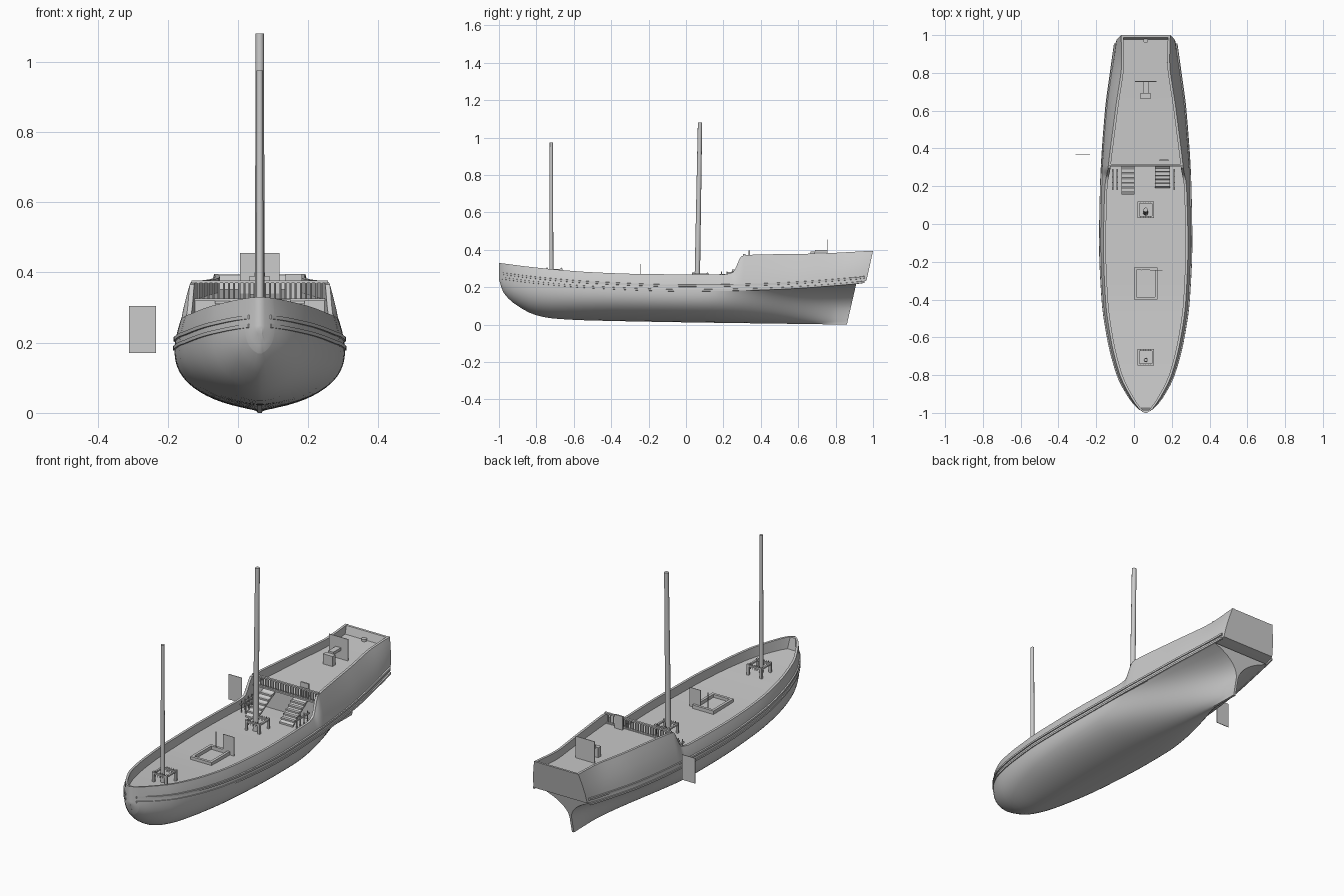
import bpy, bmesh, math
from mathutils import Vector

cube = bpy.data.objects.get("Cube")
if cube:
    bpy.data.objects.remove(cube)

grey = bpy.data.materials.new("plain_grey")
grey.use_nodes = True
grey.diffuse_color = (0.6, 0.6, 0.6, 1)
grey.node_tree.nodes["Principled BSDF"].inputs["Base Color"].default_value = (0.6, 0.6, 0.6, 1)
CX = 0.062  # ship centreline


def curve(*pts):
    """Smooth interpolation through points without overshoot."""
    xs, ys = zip(*pts)
    d = [(ys[i + 1] - ys[i]) / (xs[i + 1] - xs[i]) for i in range(len(xs) - 1)]
    m = [d[0]] + [2 * a * b / (a + b) if a * b > 0 else 0 for a, b in zip(d, d[1:])] + [d[-1]]

    def f(x):
        x = min(max(x, xs[0]), xs[-1])
        i = max(k for k in range(len(d)) if xs[k] <= x)
        h = xs[i + 1] - xs[i]
        t = (x - xs[i]) / h
        return (ys[i] * (1 + 2 * t) * (1 - t) ** 2 + h * m[i] * t * (1 - t) ** 2
                + ys[i + 1] * t * t * (3 - 2 * t) + h * m[i + 1] * t * t * (t - 1))
    return f


beam = curve((-1, .006), (-.985, .03), (-.95, .065), (-.9, .1), (-.8, .15), (-.6, .202), (-.4, .23),
             (-.1, .243), (.2, .238), (.6, .212), (.8, .186), (1, .158))
keel = curve((-1, .24), (-.975, .17), (-.9, .1), (-.8, .05), (-.7, .032), (-.5, .022), (.86, 0))
wale = curve((-1, .25), (-.8, .225), (-.5, .2), (0, .183), (.4, .19), (.9, .222), (1, .235))
sheer = curve((-1, .33), (-.8, .305), (-.5, .28), (-.2, .27), (.2, .268), (.25, .28), (.3, .368),
              (.36, .374), (.7, .38), (1, .395))
tumble = curve((-1, 0), (-.9, .012), (-.3, .018), (.2, .022), (.3, .035), (.8, .055), (1, .028))
main_deck = curve((-1, .268), (-.7, .245), (-.3, .225), (.31, .222))
quarter_deck = curve((.31, .322), (.7, .338), (1, .352))


def finish(name, bm, smooth=True):
    bmesh.ops.recalc_face_normals(bm, faces=bm.faces)
    me = bpy.data.meshes.new(name)
    bm.to_mesh(me)
    bm.free()
    ob = bpy.data.objects.new(name, me)
    bpy.context.collection.objects.link(ob)
    me.materials.append(grey)
    if smooth:
        bpy.ops.object.select_all(action='DESELECT')
        ob.select_set(True)
        bpy.context.view_layer.objects.active = ob
        bpy.ops.object.shade_smooth_by_angle(angle=math.radians(35))
    return ob


def loft(name, halves):
    """Closed skin through half sections that run from centreline to centreline."""
    bm = bmesh.new()
    rings = []
    for half in halves:
        pts = half + [(-x, y, z) for x, y, z in half[-2:0:-1]]
        rings.append([bm.verts.new((CX + x, y, z)) for x, y, z in pts])
    n = len(rings[0])
    for a, b in zip(rings, rings[1:]):
        for i in range(n):
            j = (i + 1) % n
            bm.faces.new((a[i], a[j], b[j], b[i]))
    bm.faces.new(rings[0])
    bm.faces.new(rings[-1])
    return finish(name, bm)


def lower_section(y):
    hollow = min(max((y - .1) / .76, 0), 1) ** 1.6
    bottom, half = keel(y), [(0, y, keel(y))]
    for k in range(17):
        t = (k / 16) ** 1.3
        z = bottom + (wale(y) - bottom) * t
        yy = y + .23 * z * hollow
        full = (1 - (1 - t) ** 2.5) ** .6
        w = beam(yy) * ((1 - hollow) * full + hollow * t ** 4)
        half.append((min(max(w, .006), beam(yy)), yy, z))
    return half + [(0, half[-1][1], half[-1][2])]


def upper_section(y):
    aft = min(max((y - .8) / .2, 0), 1)
    z0, z1 = wale(y), sheer(y)
    w0, w1 = beam(y), max(beam(y) - tumble(y), .003)
    inner = max(w1 - .013, .001)
    deck = quarter_deck(y) if y > .31 else main_deck(y)
    if y > .987 or y < -.975:
        deck = z1 - .001
    rake = lambda z: y - .035 * aft * (z1 - z) / (z1 - z0)
    pts = [(0, z0), (w0, z0)]
    for t in (.3, .6, .85):
        pts.append((w0 + (w1 - w0) * t ** 1.5, z0 + (z1 - z0) * t))
    pts += [(w1, z1), (inner, z1), (inner, deck), (0, deck)]
    return [(x, rake(z), z) for x, z in pts]


# Hull below the wale, then bulwarks and decks above it
bow = [-1, -.995, -.985, -.975, -.974, -.95, -.92]
loft("lower_hull", [lower_section(y) for y in bow + [-.88 + i * .04 for i in range(43)] + [.86]])
stations = bow + [-.88 + i * .04 for i in range(28)]
stations += [.23 + i * .011 for i in range(8)] + [.3099, .3101]
stations += [.34 + i * .04 for i in range(16)] + [.965, .986, .988, 1]
loft("upper_hull_and_decks", [upper_section(y) for y in stations])


def box(name, x0, x1, y0, y1, z0, z1):
    bm = bmesh.new()
    bmesh.ops.create_cube(bm, size=1)
    for v in bm.verts:
        v.co = Vector((x0 if v.co.x < 0 else x1, y0 if v.co.y < 0 else y1, z0 if v.co.z < 0 else z1))
    return finish(name, bm, False)


def rod(name, a, b, r0, r1, sides=16):
    a, b = Vector(a), Vector(b)
    bm = bmesh.new()
    bmesh.ops.create_cone(bm, cap_ends=True, segments=sides, radius1=r0, radius2=r1, depth=(b - a).length)
    q = (b - a).to_track_quat('Z', 'Y')
    for v in bm.verts:
        v.co = q @ v.co + (a + b) / 2
    return finish(name, bm)


# Paired rubbing strakes along each side
for side, label in ((1, "left"), (-1, "right")):
    for lift, part in ((0, "lower"), (.025, "upper")):
        bm = bmesh.new()
        prev = None
        for i in range(61):
            y = -.985 + i * 1.94 / 60
            z, w = wale(y) + lift, beam(y) - tumble(y) * (lift * 2)
            ring = [bm.verts.new((CX + side * (w + dx), y, z + dz))
                    for dx, dz in ((-.004, -.006), (.004, -.005), (.004, .005), (-.004, .006))]
            if prev:
                for k in range(4):
                    bm.faces.new((prev[k], prev[k - 1], ring[k - 1], ring[k]))
            else:
                bm.faces.new(ring)
            prev = ring
        bm.faces.new(prev)
        finish(f"{label}_{part}_strake", bm)

# Masts, each inside a square pin rail
for label, y, top, lean, r in (("fore", -.72, .975, 0, .011), ("main", .06, 1.08, .015, .0145)):
    z = main_deck(y)
    rod(f"{label}_mast", (CX, y, z), (CX, y + lean, top), r, r * .8)
    t, y = z + .05, y + .015
    for s in (-1, 1):
        box(f"{label}_rail_side", CX + s * .038 - .005, CX + s * .038 + .005, y - .043, y + .043, t - .008, t)
        box(f"{label}_rail_end", CX - .043, CX + .043, y + s * .038 - .005, y + s * .038 + .005, t - .008, t)
        for q in (-1, 1):
            px, py = CX + s * .038, y + q * .038
            box(f"{label}_rail_post", px - .006, px + .006, py - .006, py + .006, z - .01, t + .004)
        for k in range(5):
            px = CX - .026 + k * .013
            rod(f"{label}_belaying_pin", (px, y + s * .038, t - .02), (px, y + s * .038, t + .008), .002, .002, 6)

# Cargo hatch with raised coaming, cover board and prop
hz = main_deck(-.3)
for s in (-1, 1):
    box("hatch_side", CX + s * .055 - .007, CX + s * .055 + .007, -.4, -.23, hz - .01, hz + .018)
    box("hatch_end", CX - .062, CX + .062, -.315 + s * .078 - .007, -.315 + s * .078 + .007, hz - .01, hz + .018)
box("hatch_board", .085, .15, -.246, -.243, hz, .325)
box("hatch_prop", .04, .043, -.246, -.243, hz, .325)

# Balustrade across the break of the upper deck
box("balustrade_rail", CX - .195, CX + .195, .306, .318, .37, .377)
box("balustrade_sill", CX - .195, CX + .195, .304, .32, .318, .326)
for i in range(27):
    x = CX - .19 + i * .38 / 26
    rod("baluster", (x, .312, .32), (x, .312, .372), .0035, .0035, 6)

# Sloping ladders up to the upper deck
for label, x0, x1, y0 in (("right", -.065, .003, .155), ("left", .112, .19, .19)):
    ob = box(f"{label}_ladder", x0, x1, y0, .31, .222, .232)
    for v in ob.data.vertices:
        if v.co.y > .3:
            v.co.z += .09
    for i in range(1, 6):
        t = i / 6
        y, z = y0 + (.31 - y0) * t, .232 + .09 * t
        box(f"{label}_ladder_tread", x0, x1, y - .012, y + .004, z - .004, z + .004)

# Pin racks along the bulwarks
for x in (CX - .175, CX - .15, CX + .15):
    box("pin_rack", x - .004, x + .004, .18, .29, .262, .27)
    for i in range(4):
        y = .19 + i * .03
        rod("rack_pin", (x, y, .222), (x, y, .283), .003, .003, 6)

# Steering gear, stern port and deck locker
box("helm_plate", .006, .118, .753, .757, .335, .455)
box("helm_box", .033, .09, .665, .69, .33, .39)
box("helm_shaft", .047, .077, .69, .753, .385, .4)
box("deck_locker", .135, .182, .333, .341, .322, .395)
rod("rudder_port", (CX, .97, .345), (CX, .97, .362), .013, .013)

# Free-standing side panel
box("side_panel", -.311, -.234, .366, .369, .17, .304)
